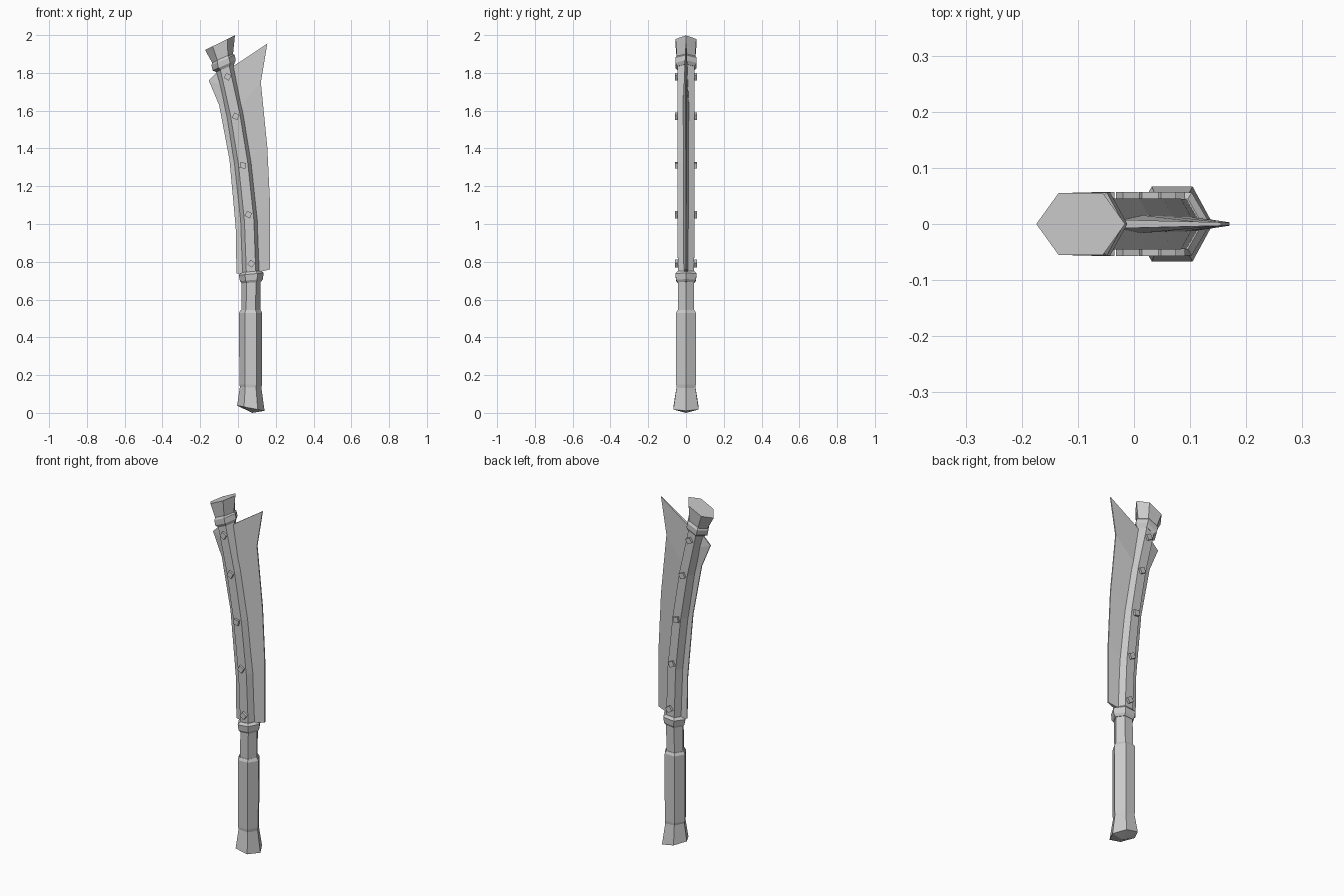
import bpy, bmesh
from math import radians, cos, sin
from mathutils import Matrix, Vector

if "Cube" in bpy.data.objects:
    bpy.data.objects.remove(bpy.data.objects["Cube"])

# unit hexagon with its points along x and flats facing +-y
HEX = [(1, 0), (.5, 1), (-.5, 1), (-1, 0), (-.5, -1), (.5, -1)]


def finish(name, bm):
    bmesh.ops.recalc_face_normals(bm, faces=bm.faces)
    me = bpy.data.meshes.new(name)
    bm.to_mesh(me)
    bm.free()
    ob = bpy.data.objects.new(name, me)
    bpy.context.collection.objects.link(ob)
    return ob


def loft(name, rings, bottom_point=None):
    """Skin a list of equal point loops; cap both ends."""
    bm = bmesh.new()
    loops = [[bm.verts.new(p) for p in r] for r in rings]
    n = len(loops[0])
    for a, b in zip(loops, loops[1:]):
        for i in range(n):
            j = (i + 1) % n
            bm.faces.new((a[i], a[j], b[j], b[i]))
    bm.faces.new(loops[-1])
    if bottom_point:
        c = bm.verts.new(bottom_point)
        for i in range(n):
            bm.faces.new((loops[0][i], loops[0][(i + 1) % n], c))
    else:
        bm.faces.new(loops[0])
    return finish(name, bm)


def hex_part(name, rows, bottom_point=None):
    """rows: centre x, centre z, half width, half depth, tilt in degrees."""
    rings = []
    for x, z, r, d, t in rows:
        c, s = cos(radians(t)), sin(radians(t))
        rings.append([(x + u * r * c, v * d, z + u * r * s) for u, v in HEX])
    return loft(name, rings, bottom_point)


def wedge(name, rows):
    """rows: spine x, z, edge x, z, spine half thickness."""
    e = .003
    loft(name, [[(a, -t, b), (c, -e, d), (c, e, d), (a, t, b)] for a, b, c, d, t in rows])


# handle with flared pommel
hex_part("grip", [
    (.068, .025, .074, .067, -11), (.067, .135, .057, .05, -3), (.067, .15, .06, .052, 0),
    (.067, .53, .061, .052, 0), (.067, .545, .052, .045, 0)], (.075, 0, 0))

# curved hexagonal shaft
hex_part("shaft", [
    (.068, .53, .05, .043, 0), (.07, .72, .05, .043, 3), (.059, 1.02, .05, .045, 5),
    (.027, 1.32, .05, .045, 7), (-.015, 1.58, .05, .045, 11), (-.075, 1.85, .05, .045, 18)])

# collars
hex_part("lower_collar", [
    (.071, .69, .052, .045, 5), (.071, .703, .061, .053, 5),
    (.07, .735, .066, .056, 5), (.07, .748, .052, .045, 5)])
hex_part("upper_collar", [
    (-.068, 1.825, .052, .046, 24), (-.073, 1.84, .067, .056, 24),
    (-.079, 1.868, .067, .056, 24), (-.083, 1.882, .055, .047, 24)])

# flared head
hex_part("head", [(-.08, 1.87, .058, .048, 24), (-.095, 1.96, .088, .055, 26)])

# main cutting blade and narrow back blade
wedge("front_blade", [
    (.07, .735, .17, .76, .018), (.059, 1.02, .17, 1.1, .018), (.027, 1.32, .155, 1.41, .018),
    (-.005, 1.6, .121, 1.75, .018), (-.045, 1.822, .155, 1.955, .008)])
wedge("back_blade", [
    (.07, .735, -.008, .738, .018), (.059, 1.0, -.012, .98, .018), (.027, 1.32, -.045, 1.34, .018),
    (-.015, 1.58, -.1, 1.63, .018), (-.045, 1.72, -.155, 1.76, .018), (-.065, 1.82, -.115, 1.80, .014)])

# square rivets passing through the shaft
for i, (x, z, ang) in enumerate([(.07, .79, 35), (.055, 1.05, 25), (.026, 1.31, 10),
                                 (-.012, 1.57, 25), (-.055, 1.78, 30)]):
    bm = bmesh.new()
    bmesh.ops.create_cube(bm, size=1, matrix=Matrix.Translation(Vector((x, 0, z)))
                          @ Matrix.Rotation(radians(ang), 4, 'Y')
                          @ Matrix.Diagonal((.03, .114, .03, 1)))
    finish(f"rivet_{i + 1}", bm)
